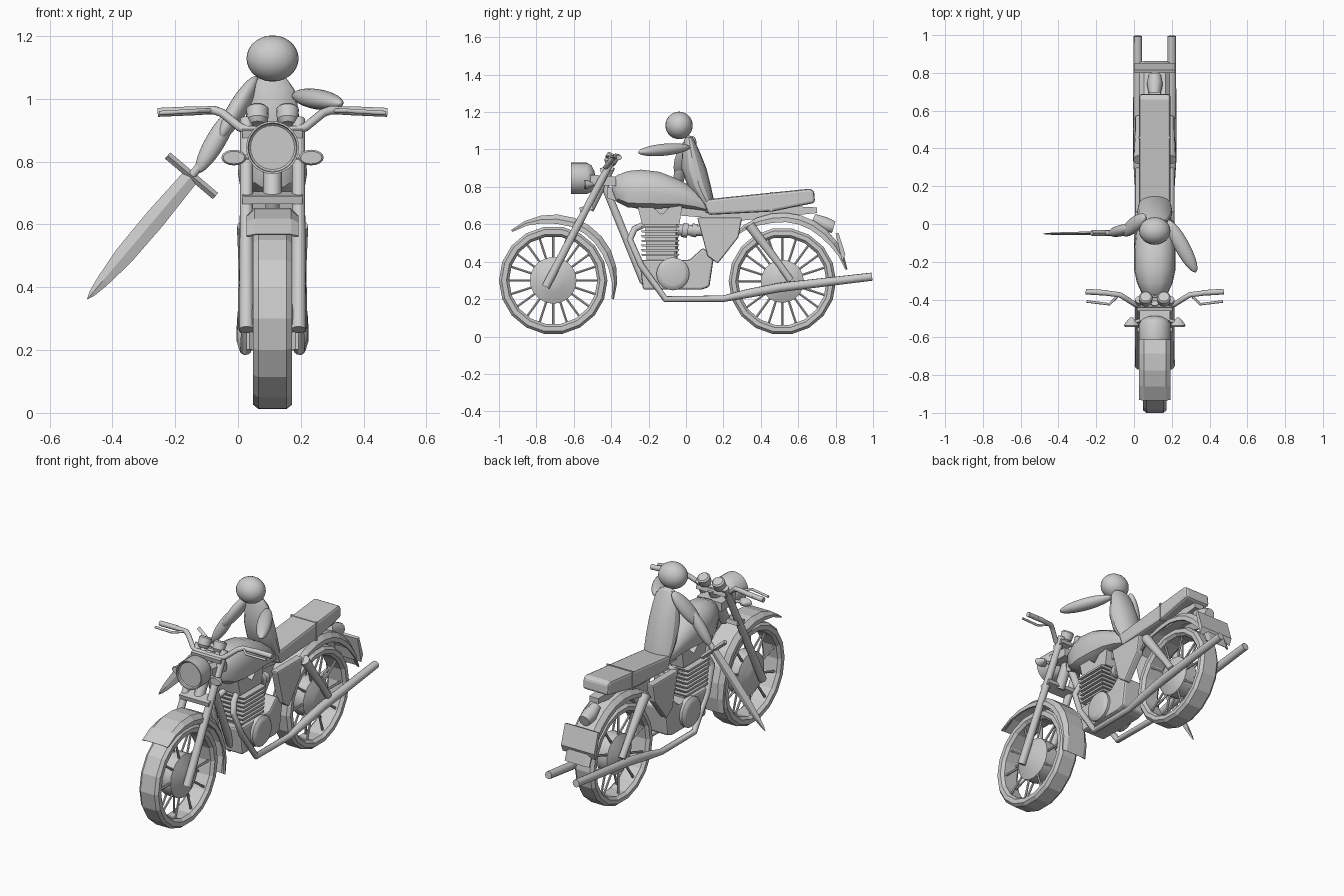
import bpy, bmesh
from math import sin, cos, pi, radians
from mathutils import Vector as V

if "Cube" in bpy.data.objects:
    bpy.data.objects.remove(bpy.data.objects["Cube"])

CX = 0.11                      # centre plane of the motorcycle
X, Y, Z = V((1, 0, 0)), V((0, 1, 0)), V((0, 0, 1))


def finish(ob, smooth):
    bpy.ops.object.select_all(action='DESELECT')
    bpy.context.view_layer.objects.active = ob
    ob.select_set(True)
    if smooth:
        bpy.ops.object.shade_smooth_by_angle(angle=radians(smooth))
    return ob


def mesh(name, verts, faces, smooth=0):
    me = bpy.data.meshes.new(name)
    me.from_pydata([tuple(v) for v in verts], [], faces)
    bm = bmesh.new()
    bm.from_mesh(me)
    bmesh.ops.recalc_face_normals(bm, faces=bm.faces)
    bm.to_mesh(me)
    bm.free()
    ob = bpy.data.objects.new(name, me)
    bpy.context.collection.objects.link(ob)
    return finish(ob, smooth)


def ring(c, u, v, ru, rv, n):
    return [V(c) + u * ru * cos(2 * pi * i / n) + v * rv * sin(2 * pi * i / n) for i in range(n)]


def loft(name, rings, closed=False, smooth=0):
    n, m = len(rings[0]), len(rings)
    faces = [(k * n + i, k * n + (i + 1) % n, (k + 1) % m * n + (i + 1) % n, (k + 1) % m * n + i)
             for k in range(m if closed else m - 1) for i in range(n)]
    if not closed:
        faces += [tuple(range(n)), tuple(range((m - 1) * n, m * n))]
    return mesh(name, [p for r in rings for p in r], faces, smooth)


def lathe_x(name, c, profile, n, closed=False, smooth=0):
    """profile: (x offset, radius) pairs turned around the x axis"""
    return loft(name, [ring(V(c) + X * x, Y, Z, r, r, n) for x, r in profile], closed, smooth)


def tube(name, pts, r, radii=None, res=3):
    cu = bpy.data.curves.new(name, 'CURVE')
    cu.dimensions, cu.bevel_depth, cu.bevel_resolution, cu.use_fill_caps = '3D', r, res, True
    sp = cu.splines.new('POLY')
    sp.points.add(len(pts) - 1)
    for i, p in enumerate(pts):
        sp.points[i].co = (*p, 1)
        sp.points[i].radius = radii[i] if radii else 1
    ob = bpy.data.objects.new(name, cu)
    bpy.context.collection.objects.link(ob)
    finish(ob, 0)
    bpy.ops.object.convert(target='MESH')
    return finish(bpy.context.object, 40)


def prism(name, yz, x0, x1, bevel=0.0):
    n = len(yz)
    ob = loft(name, [[V((x, y, z)) for y, z in yz] for x in (x0, x1)])
    if bevel:
        mod = ob.modifiers.new('bevel', 'BEVEL')
        mod.width, mod.segments, mod.limit_method = bevel, 2, 'ANGLE'
    return ob


def ellipsoid(name, a, b, r1, r2, side=X):
    """ellipsoid spanning points a to b"""
    a, b = V(a), V(b)
    d = (b - a).normalized()
    v = d.cross(side).normalized()
    u = v.cross(d)
    return loft(name, [ring(a.lerp(b, (1 - cos(t)) / 2), u, v, r1 * sin(t), r2 * sin(t), 24)
                       for t in [0.04 + (pi - 0.08) * k / 14 for k in range(15)]], smooth=40)


# wheels: tyre, hub and spokes
for side, wy, wz, R, hub in (('front', -0.71, 0.3, 0.29, 0.125), ('rear', 0.515, 0.295, 0.287, 0.115)):
    c = V((CX, wy, wz))
    lathe_x(side + '_tyre', c, [(-.062, .25), (-.062, R - .014), (-.045, R), (.045, R), (.062, R - .014),
                                (.062, .25), (.045, .236), (-.045, .236)], 18, True)
    lathe_x(side + '_hub', c, [(-.066, .03), (-.06, .06), (-.035, hub), (.035, hub), (.06, .06), (.066, .03)],
            20, smooth=35)
    for i in range(20):
        a = 2 * pi * i / 20
        d = V((0, cos(a), sin(a)))
        s = -1 if i % 2 else 1
        tube(f'{side}_spoke', [c + d * .1 + X * s * .03, c + d * .245 + X * s * .03], .007, res=1)


# mudguards: crowned section swept round the wheel
def mudguard(name, cy, cz, r, a0, a1, w, n):
    sec = [(-w, r - .05), (-w, r - .025), (-w * .7, r), (w * .7, r), (w, r - .025), (w, r - .05),
           (w - .01, r - .05), (w * .65, r - .012), (-w * .65, r - .012), (-w + .01, r - .05)]
    rings = []
    for k in range(n + 1):
        a = radians(a0 + (a1 - a0) * k / n)
        f = min(1, .25 + 3 * min(k, n - k) / n)          # skirts taper to the tips
        rings.append([V((CX + x, cy + cos(a) * (r + (q - r) * f), cz + sin(a) * (r + (q - r) * f)))
                      for x, q in sec])
    loft(name, rings)


mudguard('front_mudguard', -.71, .31, .343, 131, -19, .083, 10)
mudguard('rear_mudguard', .515, .31, .352, 139, 8, .08, 10)

# fork legs, shocks, exhausts, indicators, gauges, levers: one per side
for s in (-1, 1):
    def P(x, y, z): return V((CX + s * x, y, z))
    tube('fork_leg', [P(.083, -.75, .265), P(.083, -.55, .65), P(.083, -.55, .65), P(.083, -.4, .935)],
         .022, [1.05, 1.05, .95, .95])
    tube('shock', [P(.085, .34, .595), P(.085, .5, .385), P(.085, .5, .385), P(.085, .56, .3)],
         .026, [1.1, 1.1, .75, .75])
    tube('exhaust', [P(.03, -.2, .61), P(.055, -.275, .575), P(.07, -.3, .52), P(.08, -.24, .38), P(.085, -.11, .2),
                     P(.088, .2, .202), P(.09, .33, .23), P(.09, .5, .262), P(.09, .995, .32)], .022,
         [.8, .8, .8, .8, .8, .8, 1.1, 1.15, 1.0])
    tube('indicator_stem', [P(.05, -.5, .815), P(.11, -.52, .815)], .009)
    loft('indicator', [ring(P(.123, y, .813), X, Z, a, b, 16) for y, a, b in
                       ((-.545, .034, .02), (-.538, .04, .025), (-.525, .034, .022), (-.495, .008, .008))], smooth=35)
    # gauges lean back like the fork
    ax = V((0, .47, .88))
    v = ax.cross(X)
    loft('gauge', [ring(P(.048, -.4, .945) + ax * h, X, v, r, r, 18) for h, r in
                   ((-.03, .022), (-.015, .034), (.025, .036), (.033, .028))], smooth=35)
    tube('grip', [P(.25, -.365, .962), P(.365, -.358, .957)], .015)
    tube('lever', [P(.2, -.385, .962), P(.24, -.425, .962), P(.36, -.41, .955)], .007)
    prism('side_panel', [(.06, .635), (.3, .635), (.28, .53), (.17, .39), (.115, .43)],
          CX + s * .06, CX + s * .105, .008)
    lathe_x('engine_cover', P(.08, -.07, .335), [(-.01 * s, .088), (.015 * s, .088), (.026 * s, .075),
                                                 (.03 * s, .06)], 20, smooth=35)

# handlebar
half = [(.0, -.43, .9), (.08, -.43, .9), (.105, -.425, .91), (.16, -.39, .955), (.185, -.375, .964), (.3, -.36, .96)]
tube('handlebar', [(CX - x, y, z) for x, y, z in half[:0:-1]] + [(CX + x, y, z) for x, y, z in half[1:]], .014)

# fork yokes and steering head
for name, y, z in (('lower_yoke', -.53, .685), ('upper_yoke', -.42, .895)):
    prism(name, [(y - .035, z - .02), (y + .035, z - .005), (y + .03, z + .02), (y - .04, z + .005)],
          CX - .095, CX + .095)
tube('steering_head', [(CX, -.52, .68), (CX, -.405, .91)], .03)
prism('headlight_bracket', [(-.51, .81), (-.375, .805), (-.375, .855), (-.51, .865)], CX - .08, CX + .08)

# headlight
loft('headlight', [ring((CX, y, .845), X, Z, r, r, 28) for y, r in
                   ((-.6, .07), (-.605, .076), (-.615, .078), (-.615, .084), (-.53, .084), (-.505, .07),
                    (-.49, .04), (-.485, .01))], smooth=35)

# frame down tube and backbone
tube('down_tube', [(CX, -.44, .82), (CX, -.23, .3), (CX, -.2, .27)], .022)
prism('frame_spine', [(-.42, .8), (-.42, .74), (-.2, .66), (.3, .62), (.7, .66), (.7, .69), (.1, .72)],
      CX - .03, CX + .03)

# fuel tank
rings = []
for y, z0, z1, w in ((-.392, .77, .835, .04), (-.37, .72, .862, .068), (-.31, .69, .885, .095),
                     (-.24, .685, .892, .11), (-.14, .685, .88, .11), (-.04, .69, .84, .1),
                     (.05, .68, .79, .085), (.12, .67, .725, .06)):
    c = V((CX, y, (z0 + z1) / 2))
    h = (z1 - z0) / 2
    rings.append([c + X * w * x + Z * h * z for x, z in
                  ((-.55, -1), (.55, -1), (.92, -.75), (1, -.2), (.95, .3), (.72, .75), (.32, 1),
                   (-.32, 1), (-.72, .75), (-.95, .3), (-1, -.2), (-.92, -.75))])
loft('fuel_tank', rings, smooth=35)

# seat and strap
prism('seat', [(.09, .73), (.2, .743), (.66, .79), (.685, .78), (.69, .715), (.46, .668), (.12, .65)],
      CX - .083, CX + .083, .014)
prism('seat_strap', [(.452, .772), (.462, .773), (.462, .665), (.452, .664)], CX - .086, CX + .086)

# engine: crankcase, finned cylinder, head and carburettor
prism('crankcase', [(-.25, .41), (.02, .41), (.09, .475), (.15, .43), (.125, .265), (.08, .25), (-.23, .25)],
      CX - .08, CX + .08, .012)
prism('cylinder', [(-.21, .4), (-.06, .4), (-.05, .62), (-.22, .62)], CX - .06, CX + .06)
for k in range(7):
    z = .43 + .025 * k
    w = .085 + .002 * k
    prism('cooling_fin', [(-.235, z), (-.04, z), (-.035, z + .012), (-.24, z + .012)], CX - w, CX + w)
prism('cylinder_head', [(-.235, .6), (-.035, .6), (-.02, .7), (-.09, .69), (-.13, .65), (-.175, .69), (-.26, .7)],
      CX - .07, CX + .07)
for y0, y1, r in ((-.05, .1, .03), (-.02, .01, .04), (.03, .06, .037)):
    tube('carburettor', [(CX, y0, .57), (CX, y1, .565)], r)

# tail lamp and rear plate
tube('tail_lamp', [(CX, .68, .63), (CX, .74, .6), (CX, .79, .585)], .042, [.7, 1, .8])
prism('rear_plate', [(.8, .55), (.815, .555), (.852, .44), (.835, .4)], CX - .108, CX + .108)

# rider: head, torso, arms
ellipsoid('rider_head', (CX, -.037, 1.055), (CX, -.037, 1.202), .083, .073)
loft('rider_torso', [ring((CX, y, z), X, Y, a, b, 16) for y, z, a, b in
                     ((.125, .66, .06, .022), (.12, .7, .08, .032), (.095, .75, .088, .05), (.072, .8, .092, .062),
                      (.042, .9, .09, .067), (.028, .98, .08, .049), (.02, 1.03, .07, .034),
                      (.015, 1.065, .045, .02), (.013, 1.075, .015, .007))], smooth=25)
ellipsoid('rider_right_arm', (.18, .02, 1.012), (.328, -.255, .985), .04, .032)
ellipsoid('rider_left_upper_arm', (.06, .04, 1.07), (-.06, -.05, .87), .03, .045)
ellipsoid('rider_left_forearm', (-.01, -.02, .97), (-.13, -.05, .765), .032, .03)

# sword
guard, tip = V((-.148, -.048, .755)), V((-.48, -.052, .362))
d = (tip - guard).normalized()
p = V((-d.z, 0, d.x))
loft('sword_blade', [ring(guard + (tip - guard) * t, p, Y, w, h, 4) for t, w, h in
                     ((0, .027, .009), (.35, .033, .009), (.65, .031, .008), (.85, .02, .006), (.95, .011, .004),
                      (1, .001, .001))])
tube('sword_grip', [guard - d * .12, guard], .014)
loft('sword_guard', [ring(guard + p * t, d, Y, .013, .015, 4) for t in (-.1, .1)])
